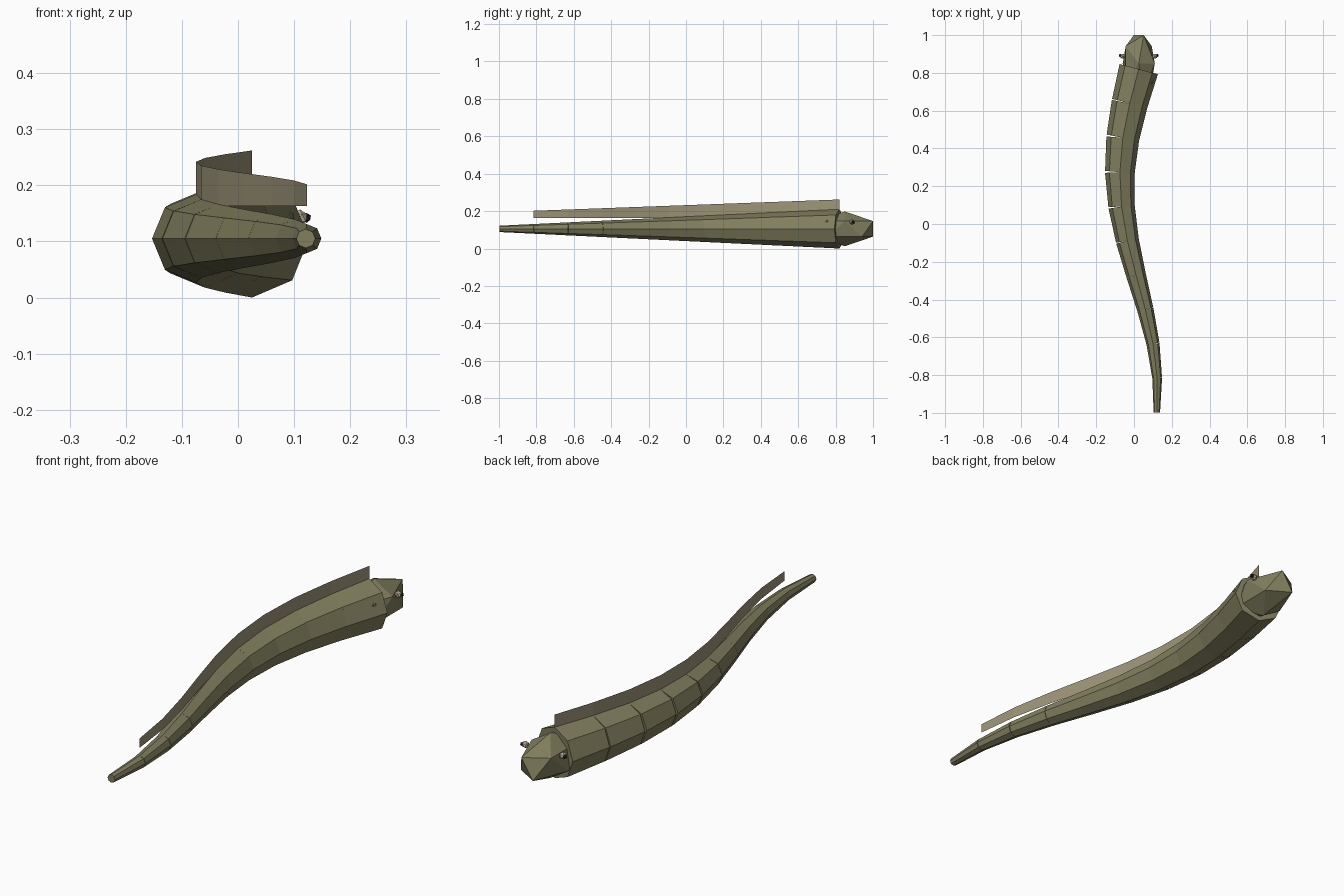
import bpy, bmesh, math
from mathutils import Vector

if "Cube" in bpy.data.objects:
    bpy.data.objects.remove(bpy.data.objects["Cube"])

Z0 = 0.105        # height of the body axis
HX = 0.025        # head centre in x
N = 10            # body segments


def material(name, rgb):
    m = bpy.data.materials.new(name)
    m.diffuse_color = (*rgb, 1)
    m.use_nodes = True
    m.node_tree.nodes["Principled BSDF"].inputs["Base Color"].default_value = m.diffuse_color
    return m


olive = material("olive skin", (0.22, 0.21, 0.11))
tan = material("fin tan", (0.34, 0.30, 0.19))
cream = material("eye cream", (0.55, 0.48, 0.33))
dark = material("pupil dark", (0.02, 0.02, 0.02))


def spine(t):
    """Centre line from head (t=0) to tail (t=1)."""
    return Vector((HX - 0.1 * math.sin(5 * t), 0.82 - 1.818 * t, Z0))


def radius(t):
    return 0.105 - 0.088 * t


def finish(bm, name, mat):
    me = bpy.data.meshes.new(name)
    bm.normal_update()
    bm.to_mesh(me)
    bm.free()
    me.materials.append(mat)
    ob = bpy.data.objects.new(name, me)
    bpy.context.collection.objects.link(ob)
    return ob


def ball(name, loc, scale, mat, sub=1):
    bm = bmesh.new()
    bmesh.ops.create_icosphere(bm, subdivisions=sub, radius=1)
    for v in bm.verts:
        v.co = Vector(a * b for a, b in zip(v.co, scale)) + Vector(loc)
    return finish(bm, name, mat)


# Body: separate straight octagonal cones along the curve
for i in range(N):
    a, b = spine(i / N), spine((i + 1) / N)
    d = (b - a).normalized()
    side, up = d.cross(Vector((0, 0, 1))), Vector((0, 0, 1))
    bm = bmesh.new()
    rings = []
    for p, r in ((a, radius(i / N)), (b, radius((i + 1) / N))):
        rings.append([bm.verts.new(p + r * (math.cos(k * math.pi / 4) * side
                                            + math.sin(k * math.pi / 4) * up))
                      for k in range(8)])
    for k in range(8):
        j = (k + 1) % 8
        bm.faces.new((rings[0][k], rings[0][j], rings[1][j], rings[1][k]))
    bm.faces.new(rings[0])
    bm.faces.new(rings[1])
    bmesh.ops.recalc_face_normals(bm, faces=bm.faces)
    finish(bm, f"body_segment_{i + 1}", olive)

# Dorsal fin: thin upright strip over the spine
bm = bmesh.new()
pairs = []
for i in range(N):
    p = spine(i / N)
    top = 0.262 - 0.0067 * i
    pairs.append((bm.verts.new((p.x, p.y, 0.163)), bm.verts.new((p.x, p.y, top))))
for (a0, a1), (b0, b1) in zip(pairs, pairs[1:]):
    bm.faces.new((a0, b0, b1, a1))
finish(bm, "dorsal_fin", tan)

# Head: stretched icosahedron
ball("head", (HX, 0.849, Z0), (0.095, 0.177, 0.093), olive)

# Eyes, pupils and gill nubs on both sides
for s, tag in ((-1, "left"), (1, "right")):
    ball(f"eye_{tag}", (HX + s * 0.085, 0.888, 0.142), (0.015,) * 3, cream)
    ball(f"pupil_{tag}", (HX + s * 0.097, 0.892, 0.142), (0.009,) * 3, dark)
    ball(f"gill_{tag}", (HX + s * 0.068, 0.753, 0.145), (0.008, 0.013, 0.008), olive)
